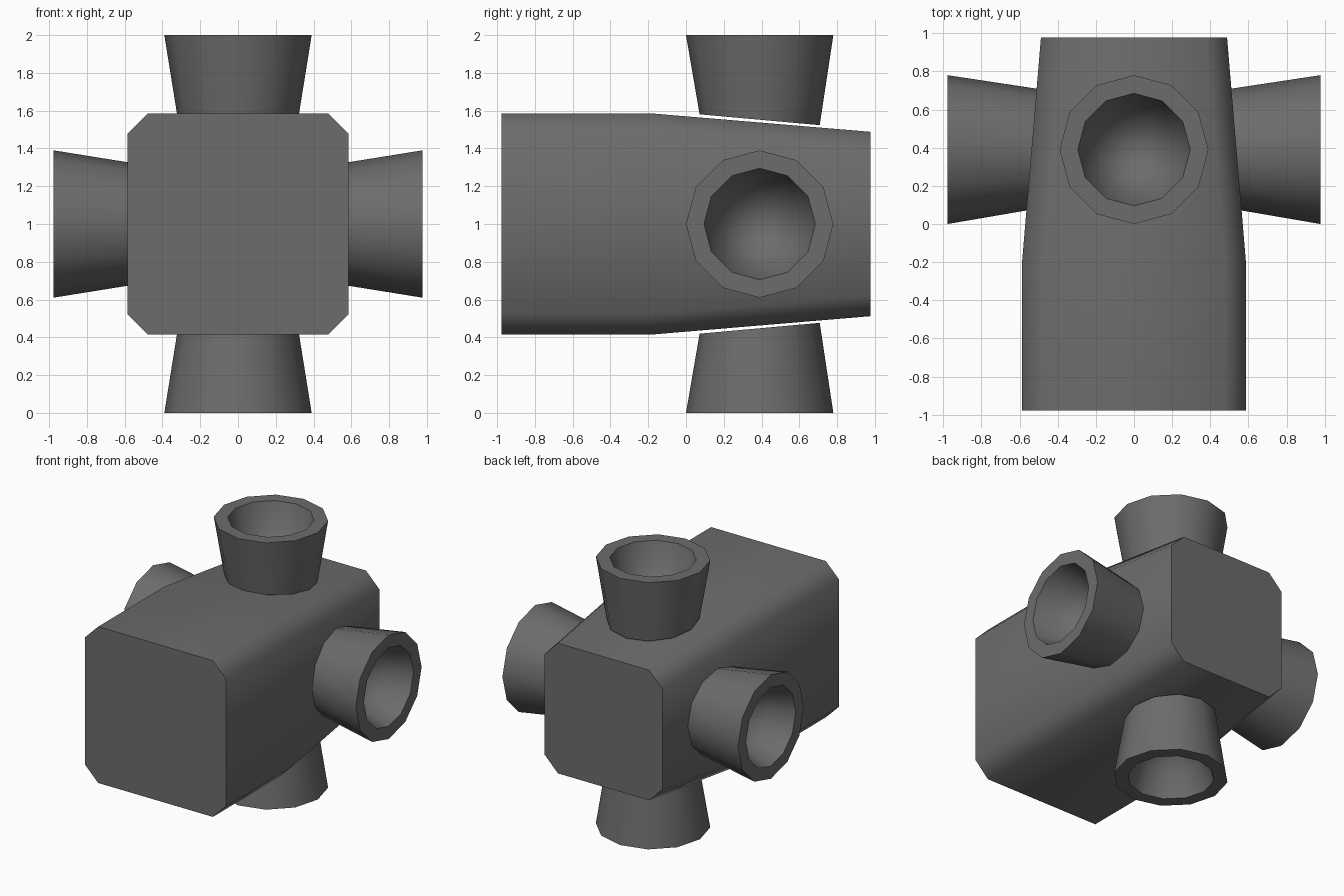
import bpy, bmesh, math
from mathutils import Matrix, Vector

if "Cube" in bpy.data.objects:
    bpy.data.objects.remove(bpy.data.objects["Cube"])

grey = bpy.data.materials.new("dark grey")
grey.diffuse_color = (0.15, 0.15, 0.15, 1)
grey.use_nodes = True
grey.node_tree.nodes["Principled BSDF"].inputs["Base Color"].default_value = grey.diffuse_color

CENTRE_Z = 1.0
SIDES = 12


def finish(name, bm):
    """Turn a bmesh into a smooth-by-angle object with the grey material."""
    bmesh.ops.recalc_face_normals(bm, faces=bm.faces)
    mesh = bpy.data.meshes.new(name)
    bm.to_mesh(mesh)
    bm.free()
    mesh.materials.append(grey)
    obj = bpy.data.objects.new(name, mesh)
    bpy.context.collection.objects.link(obj)
    bpy.ops.object.select_all(action='DESELECT')
    obj.select_set(True)
    bpy.context.view_layer.objects.active = obj
    bpy.ops.object.shade_smooth_by_angle(angle=math.radians(60))
    return obj


def bridge(bm, a, b):
    n = len(a)
    for i in range(n):
        j = (i + 1) % n
        bm.faces.new((a[i], a[j], b[j], b[i]))


# Body: chamfered square section, straight at the front, tapering to the back
def body():
    bm = bmesh.new()
    rings = []
    for y, h in ((-0.977, 0.586), (-0.19, 0.586), (0.977, 0.488)):
        c = h - 0.11
        quarter = [(h, -c), (h, c)]
        ring = []
        for k in range(4):
            rot = Matrix.Rotation(k * math.pi / 2, 2)
            for p in quarter:
                q = rot @ Vector(p)
                ring.append(bm.verts.new((q.x, y, CENTRE_Z + q.y)))
        rings.append(ring)
    for a, b in zip(rings, rings[1:]):
        bridge(bm, a, b)
    bm.faces.new(rings[0])
    bm.faces.new(rings[-1])
    finish("body", bm)


# Nozzle: flared tube with a bowl inside; its base follows the body's taper
def nozzle(name, angle, shift):
    bm = bmesh.new()

    def ring(r, z, slope=0.0):
        pts = []
        for i in range(SIDES):
            a = 2 * math.pi * i / SIDES
            x, y = r * math.cos(a), r * math.sin(a)
            pts.append(bm.verts.new((x, y + 0.39, z + shift - slope * y)))
        return pts

    base = ring(0.318, 0.552, 0.09)
    rim = ring(0.39, 1.0)
    lip = ring(0.295, 1.0)
    mid = ring(0.24, 0.82)
    low = ring(0.13, 0.70)
    for a, b in ((base, rim), (rim, lip), (lip, mid), (mid, low)):
        bridge(bm, a, b)
    tip = bm.verts.new((0, 0.39, 0.66 + shift))
    for i in range(SIDES):
        bm.faces.new((low[i], low[(i + 1) % SIDES], tip))
    bm.faces.new(base)
    bm.transform(Matrix.Translation((0, 0, CENTRE_Z)) @ Matrix.Rotation(angle, 4, 'Y'))
    finish(name, bm)


body()
for k, (name, shift) in enumerate((("top_nozzle", 0), ("right_nozzle", -0.023),
                                   ("bottom_nozzle", 0), ("left_nozzle", -0.023))):
    nozzle(name, k * math.pi / 2, shift)
